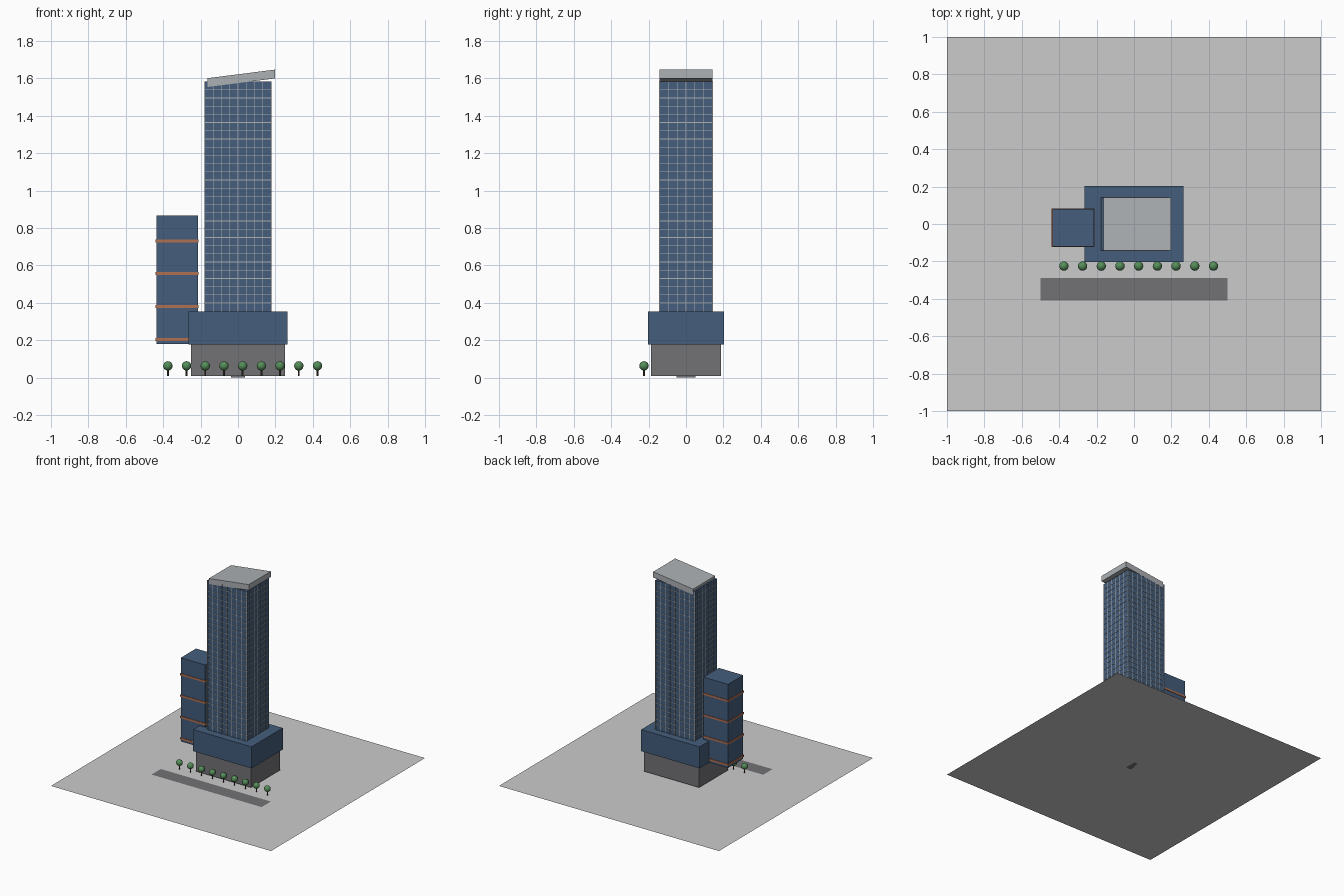
import bpy, bmesh
from mathutils import Matrix, Vector

if "Cube" in bpy.data.objects:
    bpy.data.objects.remove(bpy.data.objects["Cube"])


def material(name, rgb):
    m = bpy.data.materials.new(name)
    m.diffuse_color = (*rgb, 1)
    m.use_nodes = True
    m.node_tree.nodes["Principled BSDF"].inputs["Base Color"].default_value = m.diffuse_color
    return m


GLASS = material("blue_glass", (0.058, 0.11, 0.20))
COPPER = material("copper", (0.45, 0.16, 0.08))
FRAME = material("pale_frame", (0.42, 0.44, 0.46))
STONE = material("dark_stone", (0.17, 0.17, 0.18))
PAVING = material("paving", (0.62, 0.63, 0.64))
LEAF = material("leaf", (0.09, 0.27, 0.10))
BARK = material("bark", (0.07, 0.05, 0.035))


def finish(name, bm, mat):
    me = bpy.data.meshes.new(name)
    bm.to_mesh(me)
    bm.free()
    ob = bpy.data.objects.new(name, me)
    bpy.context.collection.objects.link(ob)
    me.materials.append(mat)
    return ob


def add_box(bm, x, y, z):
    size = Vector((x[1] - x[0], y[1] - y[0], z[1] - z[0]))
    mid = Vector((x[0] + x[1], y[0] + y[1], z[0] + z[1])) / 2
    geo = bmesh.ops.create_cube(bm, size=1, matrix=Matrix.Translation(mid) @ Matrix.Diagonal((*size, 1)))
    return geo["verts"]


def box(name, x, y, z, mat):
    bm = bmesh.new()
    add_box(bm, x, y, z)
    return finish(name, bm, mat)


def sheet(name, cx, cy, sx, sy, z, mat):
    bm = bmesh.new()
    bmesh.ops.create_grid(bm, x_segments=1, y_segments=1, size=0.5,
                          matrix=Matrix.Translation((cx, cy, z)) @ Matrix.Diagonal((sx, sy, 1, 1)))
    return finish(name, bm, mat)


# Plaza and road
sheet("plaza", 0, 0, 2, 2, 0, PAVING)
sheet("road", 0, -0.348, 1.0, 0.12, 0.001, STONE)

# Podium and hidden core foot
box("core_foot", (-0.037, 0.037), (-0.05, 0.05), (0, 0.02), STONE)
box("podium_base", (-0.25, 0.25), (-0.187, 0.187), (0.01, 0.178), STONE)
box("podium_upper", (-0.265, 0.265), (-0.203, 0.203), (0.178, 0.355), GLASS)

# Main tower
HX, HY, Z0, Z1 = 0.1775, 0.1415, 0.355, 1.583
box("tower", (-HX, HX), (-HY, HY), (Z0, Z1), GLASS)

# Curtain wall grid: thin bars standing proud of each face
COLS_X, COLS_Y, FLOORS = 8, 6, 28
T, D = 0.0018, 0.0025
bm = bmesh.new()
for s in (-1, 1):
    ys = sorted((s * HY, s * (HY + D)))
    xs = sorted((s * HX, s * (HX + D)))
    for i in range(COLS_X + 1):
        x = -HX + 2 * HX * i / COLS_X
        add_box(bm, (x - T, x + T), ys, (Z0, Z1))
    for i in range(COLS_Y + 1):
        y = -HY + 2 * HY * i / COLS_Y
        add_box(bm, xs, (y - T, y + T), (Z0, Z1))
    for i in range(1, FLOORS):
        z = Z0 + (Z1 - Z0) * i / FLOORS
        add_box(bm, (-HX, HX), ys, (z - T, z + T))
        add_box(bm, xs, (-HY, HY), (z - T, z + T))
finish("curtain_wall_grid", bm, FRAME)

# Slanted roof slab
bm = bmesh.new()
for v in add_box(bm, (-0.164, 0.198), (-0.143, 0.143), (1.577, 1.624)):
    v.co.z += (v.co.x - 0.017) * 0.127
finish("slanted_roof", bm, FRAME)

# Side tower with copper bands
box("side_tower", (-0.437, -0.215), (-0.119, 0.079), (0.18, 0.867), GLASS)
for i in range(4):
    z = 0.205 + 0.1755 * i
    box(f"copper_band_{i + 1}", (-0.441, -0.211), (-0.123, 0.083), (z - 0.008, z + 0.008), COPPER)

# Row of street trees
for i in range(9):
    x, y = -0.375 + 0.1 * i, -0.225
    bm = bmesh.new()
    bmesh.ops.create_cone(bm, cap_ends=True, segments=8, radius1=0.005, radius2=0.005, depth=0.04,
                          matrix=Matrix.Translation((x, y, 0.029)))
    finish(f"tree_trunk_{i + 1}", bm, BARK)
    bm = bmesh.new()
    bmesh.ops.create_uvsphere(bm, u_segments=16, v_segments=10, radius=0.025,
                              matrix=Matrix.Translation((x, y, 0.063)))
    for f in bm.faces:
        f.smooth = True
    finish(f"tree_crown_{i + 1}", bm, LEAF)
